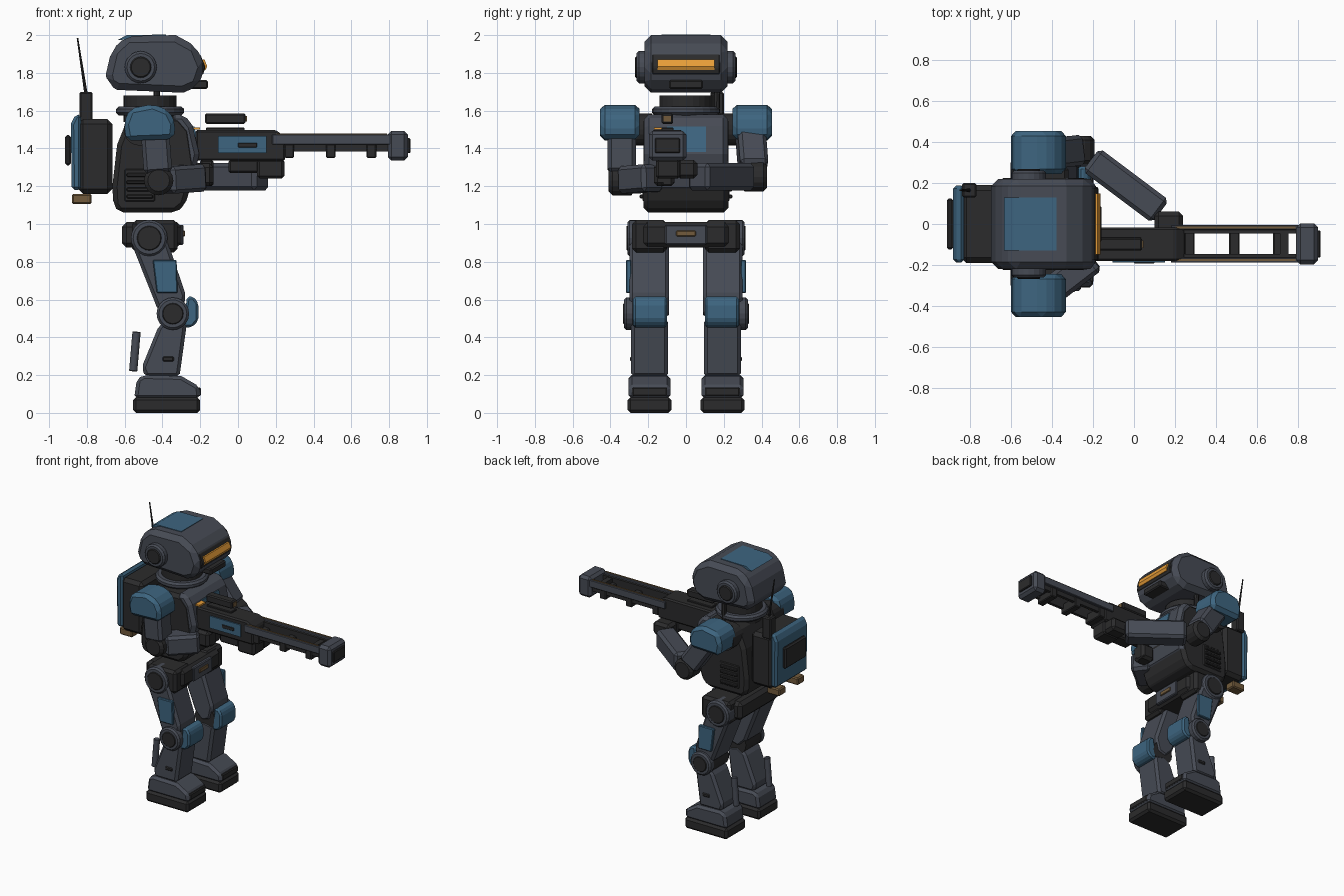
import bpy, bmesh, math
from mathutils import Vector

if "Cube" in bpy.data.objects:
    bpy.data.objects.remove(bpy.data.objects["Cube"])


def material(name, rgb):
    m = bpy.data.materials.new(name)
    m.use_nodes = True
    m.diffuse_color = (*rgb, 1)
    m.node_tree.nodes["Principled BSDF"].inputs["Base Color"].default_value = (*rgb, 1)
    return m


SLATE = material("slate armour", (0.062, 0.07, 0.09))
DARK = material("dark metal", (0.024, 0.024, 0.025))
BLUE = material("blue paint", (0.047, 0.13, 0.215))
ORANGE = material("orange glow", (0.8, 0.34, 0.04))
BRONZE = material("bronze", (0.17, 0.105, 0.045))


def finish(name, bm, mat, bevel=0.0):
    bmesh.ops.recalc_face_normals(bm, faces=bm.faces)
    me = bpy.data.meshes.new(name)
    bm.to_mesh(me)
    bm.free()
    me.materials.append(mat)
    ob = bpy.data.objects.new(name, me)
    bpy.context.collection.objects.link(ob)
    if bevel:
        mod = ob.modifiers.new("chamfer", "BEVEL")
        mod.width = bevel
        mod.segments = 1
        mod.limit_method = "ANGLE"
    return ob


def box(name, x, y, z, mat, bevel=0.0):
    """Chamfered block from (min, max) ranges."""
    bm = bmesh.new()
    bmesh.ops.create_cube(bm, size=1)
    for v in bm.verts:
        v.co = [(r[0] + r[1]) / 2 + c * (r[1] - r[0]) for c, r in zip(v.co, (x, y, z))]
    return finish(name, bm, mat, bevel)


def prism(name, profile, y, mat, bevel=0.0):
    """Side (x, z) profile swept over a y range."""
    bm = bmesh.new()
    face = bm.faces.new([bm.verts.new((px, min(y), pz)) for px, pz in profile])
    out = bmesh.ops.extrude_face_region(bm, geom=[face])["geom"]
    for v in out:
        if isinstance(v, bmesh.types.BMVert):
            v.co.y = max(y)
    return finish(name, bm, mat, bevel)


def rod(name, a, b, r, mat, r2=None, sides=20, bevel=0.0):
    """Cylinder or cone between two points."""
    a, b = Vector(a), Vector(b)
    bm = bmesh.new()
    bmesh.ops.create_cone(bm, cap_ends=True, segments=sides, radius1=r,
                          radius2=r if r2 is None else r2, depth=(b - a).length)
    ob = finish(name, bm, mat, bevel)
    ob.location = (a + b) / 2
    ob.rotation_euler = (b - a).to_track_quat("Z", "Y").to_euler()
    return ob


def limb(name, a, b, w, h, mat, bevel=0.02):
    """Chamfered bar from a to b, w wide and h deep."""
    a, b = Vector(a), Vector(b)
    ob = box(name, (-w / 2, w / 2), (-h / 2, h / 2), (-(b - a).length / 2, (b - a).length / 2), mat, bevel)
    ob.location = (a + b) / 2
    ob.rotation_euler = (b - a).to_track_quat("Z", "Y").to_euler()
    return ob


def disc(name, x, z, r, y0, y1, mat, bevel=0.0):
    return rod(name, (x, y0, z), (x, y1, z), r, mat, bevel=bevel)


def span(s, a, b):
    """Mirrored y range."""
    return sorted((s * a, s * b))


# Head
prism("head", [(-.70, 1.79), (-.67, 1.92), (-.59, 1.995), (-.33, 2), (-.22, 1.94),
               (-.175, 1.83), (-.21, 1.73), (-.29, 1.695), (-.64, 1.71), (-.69, 1.74)],
      (-.22, .22), SLATE, .035)
prism("head_top_plate", [(-.635, 1.975), (-.59, 2), (-.38, 2.003), (-.38, 1.98)], (-.13, .13), BLUE)
prism("visor_frame", [(-.25, 1.79), (-.185, 1.79), (-.173, 1.83), (-.2, 1.90), (-.25, 1.90)],
      (-.18, .18), DARK, .006)
prism("visor", [(-.22, 1.815), (-.172, 1.815), (-.163, 1.835), (-.178, 1.872), (-.22, 1.872)],
      (-.15, .15), ORANGE)
box("chin_block", (-.255, -.16), (-.09, .09), (1.715, 1.762), DARK, .008)
for s in (-1, 1):
    disc("ear_ring", -.515, 1.83, .085, s * .2, s * .262, SLATE, .012)
    disc("ear_hub", -.515, 1.83, .056, s * .25, s * .27, DARK, .006)

# Neck
rod("neck", (-.465, 0, 1.54), (-.465, 0, 1.68), .14, DARK, sides=24)
rod("neck_collar", (-.465, 0, 1.575), (-.465, 0, 1.622), .18, SLATE, sides=24, bevel=.014)
rod("neck_hose", (-.43, .16, 1.56), (-.43, .165, 1.72), .017, DARK, sides=8)

# Torso
prism("torso", [(-.63, 1.06), (-.33, 1.06), (-.28, 1.1), (-.22, 1.3), (-.25, 1.5), (-.31, 1.57),
                (-.58, 1.57), (-.64, 1.42), (-.665, 1.2), (-.66, 1.1)], (-.225, .225), DARK, .03)
prism("chest_armour", [(-.36, 1.58), (-.285, 1.58), (-.24, 1.52), (-.205, 1.37), (-.25, 1.17), (-.31, 1.17)],
      (-.222, .222), SLATE, .025)
prism("chest_plate", [(-.25, 1.515), (-.231, 1.515), (-.2, 1.38), (-.22, 1.38)], (-.1, .105), BLUE)
box("chest_light", (-.235, -.2), (-.17, -.1), (1.5, 1.512), ORANGE)
for s in (-1, 1):
    box("vent_panel", (-.6, -.44), span(s, .2, .23), (1.12, 1.29), DARK, .005)
    for i in range(4):
        z = 1.135 + i * .038
        box("vent_slat", (-.59, -.45), span(s, .22, .245), (z, z + .02), DARK, .005)

# Backpack
box("backpack", (-.845, -.665), (-.19, .19), (1.16, 1.555), DARK, .025)
prism("backpack_panel", [(-.88, 1.18), (-.83, 1.18), (-.83, 1.58), (-.86, 1.58), (-.885, 1.53)],
      (-.188, .188), BLUE, .015)
box("backpack_hatch", (-.915, -.885), (-.125, .125), (1.31, 1.47), DARK, .01)
for s in (-1, 1):
    box("thruster", (-.88, -.775), span(s, .07, .15), (1.105, 1.16), BRONZE, .008)
box("antenna_base", (-.84, -.77), (.13, .2), (1.54, 1.70), DARK, .008)
rod("antenna", (-.805, .165, 1.69), (-.85, .165, 1.985), .009, DARK, .004, 8)

# Shoulders and arms
for s in (-1, 1):
    disc("shoulder_joint", -.52, 1.5, .085, s * .18, s * .3, DARK)
    prism("shoulder_pad", [(-.59, 1.44), (-.34, 1.45), (-.33, 1.53), (-.365, 1.6), (-.45, 1.635),
                           (-.575, 1.61), (-.605, 1.53)], (s * .245, s * .455), BLUE, .025)
arms = {"right": ((-.44, -.34, 1.5), (-.42, -.34, 1.23), (-.2, -.17, 1.245)),
        "left": ((-.44, .34, 1.5), (-.27, .36, 1.25), (.13, .06, 1.25))}
for side, (shoulder, elbow, wrist) in arms.items():
    s, e, w = Vector(shoulder), Vector(elbow), Vector(wrist)
    limb(side + "_upper_arm", s, s.lerp(e, .85), .15, .15, SLATE)
    rod(side + "_elbow", e - Vector((0, .07, 0)), e + Vector((0, .07, 0)), .078, DARK, sides=16, bevel=.02)
    limb(side + "_forearm", e.lerp(w, .15), w, .14, .145, SLATE)
box("right_hand", (-.24, -.13), (-.17, -.06), (1.2, 1.32), DARK, .02)
box("left_hand", (.1, .24), (-.05, .06), (1.24, 1.34), DARK, .02)

# Weapon
prism("gun_body", [(-.225, 1.335), (.25, 1.335), (.25, 1.46), (.2, 1.498), (-.225, 1.498)],
      (-.18, -.018), DARK, .01)
box("gun_top_rail", (-.17, .035), (-.13, -.065), (1.49, 1.51), DARK, .004)
box("gun_side_panel", (-.105, .152), (-.189, -.178), (1.375, 1.465), BLUE)
box("gun_side_slot", (0, .1), (-.193, -.185), (1.405, 1.43), DARK, .003)
box("scope", (-.175, .04), (-.13, -.068), (1.53, 1.585), DARK, .008)
box("scope_lens", (.035, .047), (-.118, -.08), (1.542, 1.573), BRONZE)
box("gun_grip", (-.2, -.13), (-.13, -.07), (1.2, 1.34), DARK, .01)
box("gun_magazine", (-.05, .11), (-.15, -.05), (1.27, 1.34), DARK, .01)
box("gun_foregrip", (.1, .245), (-.16, -.03), (1.24, 1.345), DARK, .015)
for s in (-1, 1):
    def rail(a, b):
        return sorted((-.097 + s * a, -.097 + s * b))
    box("barrel_rail", (.18, .81), rail(.068, .092), (1.42, 1.475), SLATE, .004)
    box("barrel_inner_rail", (.2, .81), rail(.05, .072), (1.385, 1.46), DARK)
    box("barrel_strip", (.2, .79), rail(.074, .084), (1.474, 1.479), BRONZE)
for x in (.245, .465, .68):
    box("barrel_bracket", (x, x + .052), (-.175, -.019), (1.35, 1.425), DARK, .006)
box("barrel_cross_bar", (.715, .755), (-.165, -.03), (1.4, 1.455), DARK)
box("muzzle", (.793, .9), (-.197, .003), (1.335, 1.493), SLATE, .02)
box("muzzle_bore", (.88, .913), (-.165, -.032), (1.375, 1.455), DARK, .005)

# Pelvis
box("pelvis", (-.615, -.3), (-.23, .23), (.875, 1.01), DARK, .025)
box("belt_plate", (-.32, -.288), (-.11, .11), (.89, .995), SLATE, .006)
box("belt_buckle", (-.3, -.28), (-.052, .052), (.935, .965), BRONZE, .004)

# Legs
for s in (-1, 1):
    box("hip_block", (-.56, -.32), span(s, .1, .285), (.85, 1.02), DARK, .02)
    disc("hip_ring", -.47, .925, .097, s * .2, s * .31, SLATE, .012)
    disc("hip_hub", -.47, .925, .065, s * .3, s * .316, DARK, .004)
    prism("thigh", [(-.565, .9), (-.43, .56), (-.37, .5), (-.3, .52), (-.275, .62), (-.37, .9), (-.44, .98), (-.53, .98)],
          (s * .09, s * .3), SLATE, .018)
    prism("thigh_plate", [(-.45, .8), (-.43, .635), (-.32, .635), (-.325, .81), (-.45, .81)],
          (s * .29, s * .318), BLUE, .005)
    disc("knee_joint", -.345, .525, .083, s * .1, s * .28, DARK)
    disc("knee_ring", -.345, .525, .086, s * .27, s * .328, SLATE, .012)
    disc("knee_hub", -.345, .525, .056, s * .32, s * .333, DARK, .004)
    prism("knee_pad", [(-.29, .45), (-.24, .455), (-.21, .49), (-.21, .58), (-.235, .615), (-.27, .615)],
          (s * .1, s * .28), BLUE, .012)
    prism("shin", [(-.42, .46), (-.36, .5), (-.27, .48), (-.31, .19), (-.49, .19), (-.51, .24)],
          (s * .095, s * .29), SLATE, .018)
    box("shin_bolt", (-.4, -.34), span(s, .28, .296), (.272, .298), DARK, .006)
    rod("calf_piston", (-.555, s * .195, .22), (-.537, s * .195, .43), .023, SLATE, sides=10, bevel=.004)
    prism("foot", [(-.55, .075), (-.2, .075), (-.205, .14), (-.3, .195), (-.5, .2), (-.535, .18)],
          (s * .082, s * .305), SLATE, .018)
    box("toe_cap", (-.24, -.197), span(s, .1, .285), (.09, .135), DARK, .006)
    box("sole", (-.555, -.2), span(s, .077, .31), (0, .083), DARK, .016)
